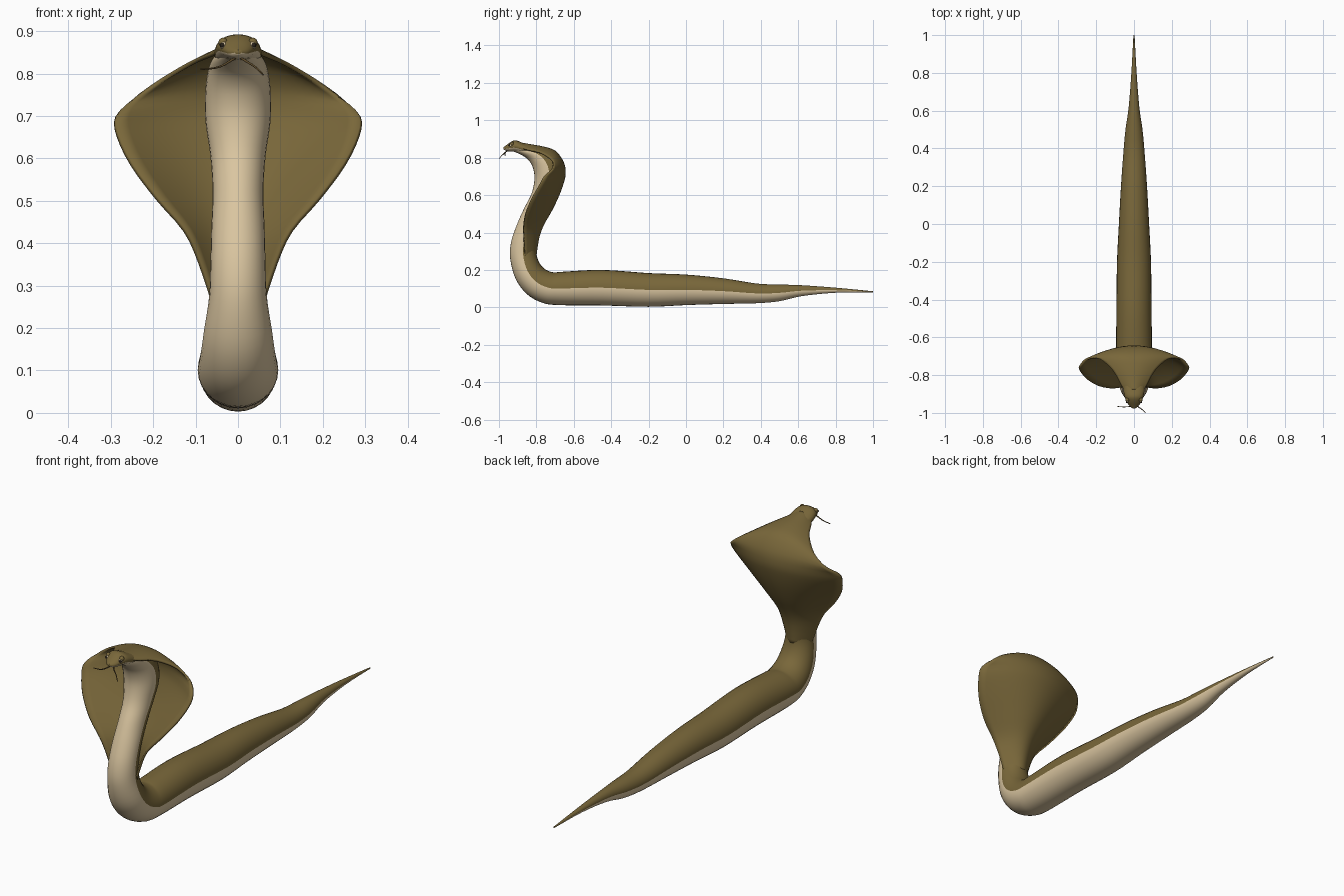
import bpy, bmesh, math
from mathutils import Vector

if "Cube" in bpy.data.objects:
    bpy.data.objects.remove(bpy.data.objects["Cube"])


def material(name, rgb):
    m = bpy.data.materials.new(name)
    m.diffuse_color = (*rgb, 1)
    m.use_nodes = True
    m.node_tree.nodes["Principled BSDF"].inputs["Base Color"].default_value = m.diffuse_color
    return m


olive = material("olive scales", (0.19, 0.135, 0.042))
cream = material("cream belly", (0.70, 0.56, 0.35))
dark = material("dark pupil", (0.02, 0.015, 0.01))
tongue_brown = material("tongue brown", (0.11, 0.07, 0.025))


def refine(rows, steps):
    """Catmull-Rom interpolation between rows of numbers."""
    out = []
    for i in range(len(rows) - 1):
        p = [rows[max(i - 1, 0)], rows[i], rows[i + 1], rows[min(i + 2, len(rows) - 1)]]
        for s in range(steps):
            t = s / steps
            out.append([0.5 * (2 * b + (c - a) * t + (2 * a - 5 * b + 4 * c - d) * t * t
                               + (3 * b - a - 3 * c + d) * t ** 3) for a, b, c, d in zip(*p)])
    return out + [list(rows[-1])]


def finish(name, bm, mats, angle=50):
    bmesh.ops.recalc_face_normals(bm, faces=bm.faces)
    me = bpy.data.meshes.new(name)
    bm.to_mesh(me)
    bm.free()
    for m in mats:
        me.materials.append(m)
    ob = bpy.data.objects.new(name, me)
    bpy.context.collection.objects.link(ob)
    bpy.ops.object.select_all(action='DESELECT')
    ob.select_set(True)
    bpy.context.view_layer.objects.active = ob
    bpy.ops.object.shade_smooth_by_angle(angle=math.radians(angle))
    return ob


def tube(name, rows, steps, sides, split=0.0):
    """Loft through rows of (belly y, belly z, back y, back z, half width)."""
    bm = bmesh.new()
    rings = []
    for fy, fz, by, bz, hw in refine(rows, steps):
        c = Vector((0, (fy + by) / 2, (fz + bz) / 2))
        up = Vector((0, (by - fy) / 2, (bz - fz) / 2))
        ring = []
        for k in range(sides):
            t = 2 * math.pi * k / sides
            ring.append(bm.verts.new(c + up * math.sin(t) + Vector((hw * math.cos(t), 0, 0))))
        rings.append(ring)
    for a, b in zip(rings, rings[1:]):
        for k in range(sides):
            n = (k + 1) % sides
            f = bm.faces.new((a[k], a[n], b[n], b[k]))
            # belly side is cream, back is olive
            f.material_index = int(math.sin(2 * math.pi * (k + 0.5) / sides) < split)
    bm.faces.new(rings[0])
    bm.faces.new(rings[-1])
    return finish(name, bm, [olive, cream])


# Body, from tail tip through the bend up to the neck
tube("body", [
    (1.0, 0.080, 1.0, 0.086, 0.003),
    (0.8, 0.078, 0.8, 0.105, 0.014),
    (0.62, 0.06, 0.62, 0.118, 0.028),
    (0.5, 0.033, 0.5, 0.122, 0.045),
    (0.38, 0.022, 0.38, 0.127, 0.056),
    (0.2, 0.018, 0.2, 0.155, 0.069),
    (0.0, 0.012, 0.0, 0.175, 0.08),
    (-0.2, 0.003, -0.2, 0.183, 0.09),
    (-0.45, 0.01, -0.45, 0.2, 0.093),
    (-0.68, 0.012, -0.66, 0.19, 0.095),
    (-0.77, 0.025, -0.71, 0.187, 0.094),
    (-0.85, 0.07, -0.755, 0.205, 0.088),
    (-0.91, 0.15, -0.785, 0.24, 0.08),
    (-0.94, 0.26, -0.8, 0.29, 0.068),
    (-0.935, 0.35, -0.797, 0.35, 0.065),
    (-0.905, 0.44, -0.775, 0.42, 0.063),
    (-0.865, 0.53, -0.725, 0.51, 0.06),
    (-0.825, 0.61, -0.68, 0.6, 0.065),
    (-0.81, 0.69, -0.652, 0.69, 0.077),
    (-0.82, 0.75, -0.662, 0.77, 0.077),
    (-0.845, 0.79, -0.71, 0.828, 0.07),
    (-0.88, 0.815, -0.78, 0.853, 0.06),
    (-0.92, 0.832, -0.85, 0.866, 0.042)], 4, 28)

# Head, olive crown with cream lower jaw
tube("head", [
    (-0.83, 0.815, -0.82, 0.862, 0.055),
    (-0.88, 0.825, -0.87, 0.878, 0.056),
    (-0.915, 0.832, -0.91, 0.893, 0.05),
    (-0.945, 0.834, -0.937, 0.884, 0.038),
    (-0.965, 0.838, -0.962, 0.866, 0.024),
    (-0.976, 0.846, -0.976, 0.856, 0.008)], 3, 20, -0.4)

# Hood: rows of (spine y, spine z, edge x, edge y, edge z)
hood_rows = refine([
    (-0.805, 0.27, 0.055, -0.86, 0.25),
    (-0.79, 0.37, 0.09, -0.865, 0.355),
    (-0.765, 0.44, 0.125, -0.868, 0.43),
    (-0.72, 0.52, 0.19, -0.855, 0.505),
    (-0.682, 0.6, 0.25, -0.82, 0.585),
    (-0.657, 0.67, 0.284, -0.78, 0.655),
    (-0.648, 0.72, 0.287, -0.755, 0.70),
    (-0.658, 0.775, 0.25, -0.715, 0.737),
    (-0.70, 0.832, 0.18, -0.715, 0.784),
    (-0.76, 0.854, 0.11, -0.775, 0.825),
    (-0.83, 0.867, 0.07, -0.845, 0.842),
    (-0.88, 0.876, 0.045, -0.885, 0.852)], 3)
bm = bmesh.new()
cols = 20
grid = []
for cy, cz, ex, ey, ez in hood_rows:
    line = []
    for k in range(cols + 1):
        u = 2 * k / cols - 1
        w = u * u
        line.append(bm.verts.new((ex * u, cy + (ey - cy) * w, cz + (ez - cz) * w)))
    grid.append(line)
for a, b in zip(grid, grid[1:]):
    for k in range(cols):
        bm.faces.new((a[k], a[k + 1], b[k + 1], b[k]))
hood = finish("hood", bm, [olive])
thick = hood.modifiers.new("thickness", 'SOLIDIFY')
thick.thickness = 0.01
thick.offset = 0


def ball(name, loc, r, mat):
    bm = bmesh.new()
    bmesh.ops.create_uvsphere(bm, u_segments=12, v_segments=8, radius=r)
    bmesh.ops.translate(bm, verts=bm.verts, vec=loc)
    finish(name, bm, [mat])


# Eyes with brow ridge
for side, s in (("left", 1), ("right", -1)):
    ball(side + "_eye", (s * 0.034, -0.938, 0.866), 0.009, cream)
    ball(side + "_pupil", (s * 0.037, -0.943, 0.867), 0.006, dark)
    ball(side + "_brow", (s * 0.035, -0.93, 0.874), 0.011, olive)


# Forked tongue
def strand(name, points):
    cu = bpy.data.curves.new(name, 'CURVE')
    cu.dimensions = '3D'
    cu.bevel_depth = 0.0035
    cu.bevel_resolution = 2
    cu.use_fill_caps = True
    sp = cu.splines.new('BEZIER')
    sp.bezier_points.add(len(points) - 1)
    for i, (bp, p) in enumerate(zip(sp.bezier_points, points)):
        bp.co = p
        bp.handle_left_type = bp.handle_right_type = 'AUTO'
        bp.radius = 1 - 0.5 * i / (len(points) - 1)
    cu.materials.append(tongue_brown)
    bpy.context.collection.objects.link(bpy.data.objects.new(name, cu))


strand("tongue_fork_right", [(0, -0.94, 0.842), (-0.015, -0.962, 0.832),
                             (-0.045, -0.968, 0.816), (-0.088, -0.966, 0.81)])
strand("tongue_fork_left", [(0, -0.94, 0.842), (0.015, -0.962, 0.832),
                            (0.04, -0.98, 0.816), (0.06, -0.998, 0.797)])
